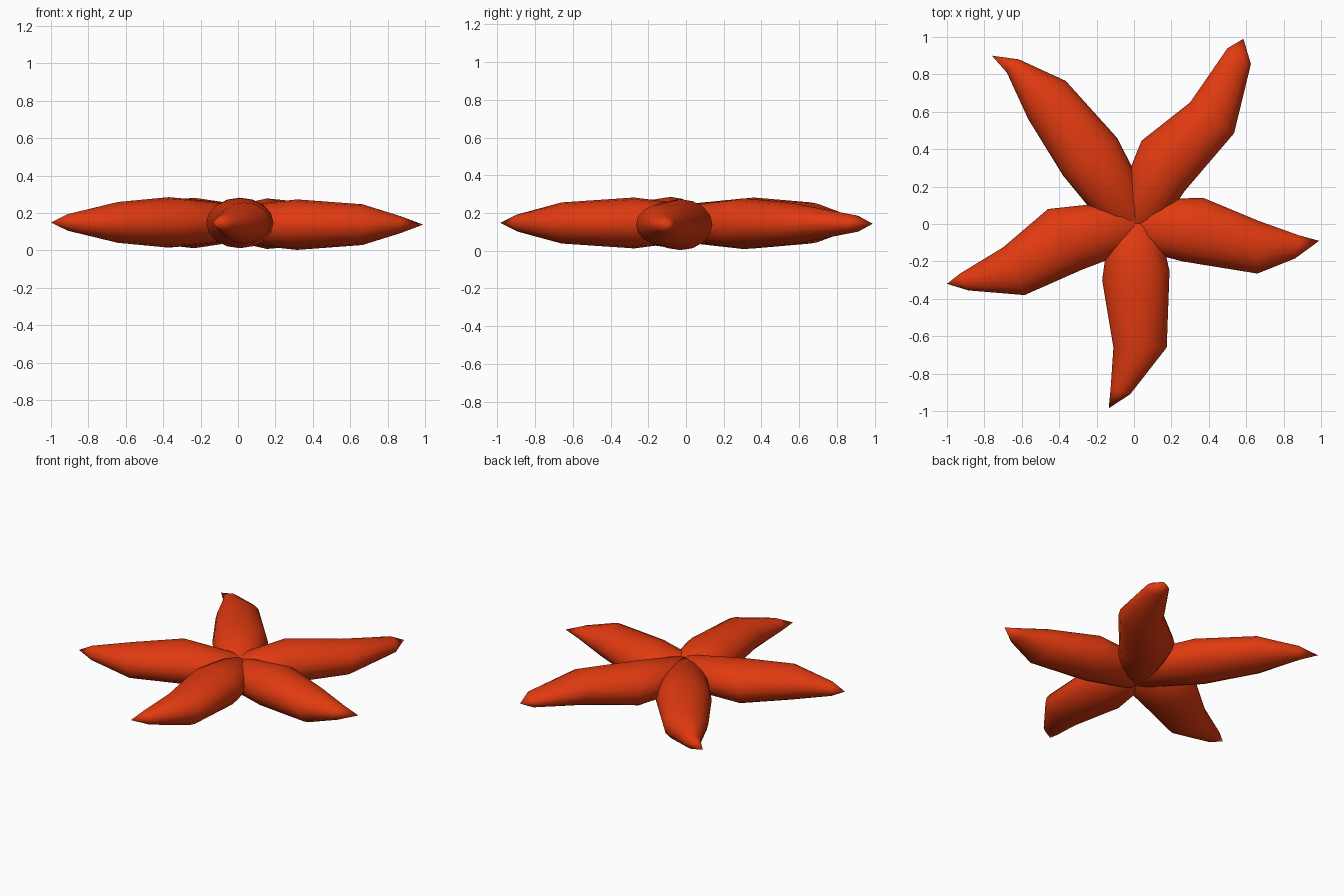
import bpy, bmesh, math
from mathutils import Vector

cube = bpy.data.objects.get("Cube")
if cube:
    bpy.data.objects.remove(cube, do_unlink=True)

red = bpy.data.materials.new("orange_red")
red.use_nodes = True
color = (0.75, 0.042, 0.005, 1)
red.diffuse_color = color
red.node_tree.nodes["Principled BSDF"].inputs["Base Color"].default_value = color

SIDES = 16
HALF_HEIGHTS = (0.135, 0.109, 0.045)   # inner, middle and outer ring
HUB_WIDTH, HUB_HEIGHT = 0.13, 0.10     # ring shared by all arms at the centre


def make_arm(name, pairs, tip, mid_z):
    """Loft an arm through rings given by their two side points, ending in a tip."""
    first = (Vector(pairs[0][0]) + Vector(pairs[0][1])) / 2
    out = first.normalized()
    side = Vector((-out.y, out.x))
    rings = [(Vector((0, 0)), side * HUB_WIDTH, HUB_HEIGHT)]
    for (a, b), height in zip(pairs, HALF_HEIGHTS):
        a, b = Vector(a), Vector(b)
        half = (a - b) / 2
        if half.dot(side) < 0:
            half = -half
        rings.append(((a + b) / 2, half, height))

    bm = bmesh.new()
    loops = []
    for centre, half, height in rings:
        loop = []
        for i in range(SIDES):
            t = math.tau * i / SIDES
            p = centre + half * math.cos(t)
            loop.append(bm.verts.new((p.x, p.y, mid_z + height * math.sin(t))))
        loops.append(loop)
    root = bm.verts.new((-out.x * 0.08, -out.y * 0.08, mid_z))
    end = bm.verts.new((tip[0], tip[1], mid_z))
    for i in range(SIDES):
        j = (i + 1) % SIDES
        for a, b in zip(loops, loops[1:]):
            bm.faces.new((a[i], a[j], b[j], b[i]))
        bm.faces.new((root, loops[0][j], loops[0][i]))
        bm.faces.new((end, loops[-1][i], loops[-1][j]))
    bmesh.ops.recalc_face_normals(bm, faces=bm.faces)
    for f in bm.faces:
        f.smooth = True
    mesh = bpy.data.meshes.new(name)
    bm.to_mesh(mesh)
    bm.free()
    mesh.materials.append(red)
    bpy.context.collection.objects.link(bpy.data.objects.new(name, mesh))


# Five arms, each bent a little differently
make_arm("front_arm",
         [((-0.17, -0.30), (0.19, -0.25)), ((-0.11, -0.66), (0.175, -0.66)),
          ((-0.125, -0.88), (-0.02, -0.91))], (-0.135, -0.985), 0.147)
make_arm("left_arm",
         [((0.37, 0.14), (0.26, -0.20)), ((0.67, 0.015), (0.66, -0.265)),
          ((0.88, -0.06), (0.86, -0.185))], (0.99, -0.09), 0.138)
make_arm("back_left_arm",
         [((0.04, 0.445), (0.27, 0.175)), ((0.30, 0.65), (0.535, 0.485)),
          ((0.50, 0.94), (0.625, 0.855))], (0.585, 0.99), 0.143)
make_arm("back_right_arm",
         [((-0.09, 0.46), (-0.38, 0.26)), ((-0.365, 0.765), (-0.565, 0.56)),
          ((-0.615, 0.88), (-0.68, 0.81))], (-0.76, 0.90), 0.147)
make_arm("right_arm",
         [((-0.46, 0.08), (-0.28, -0.245)), ((-0.70, -0.125), (-0.585, -0.38)),
          ((-0.93, -0.265), (-0.885, -0.355))], (-1.0, -0.32), 0.15)
